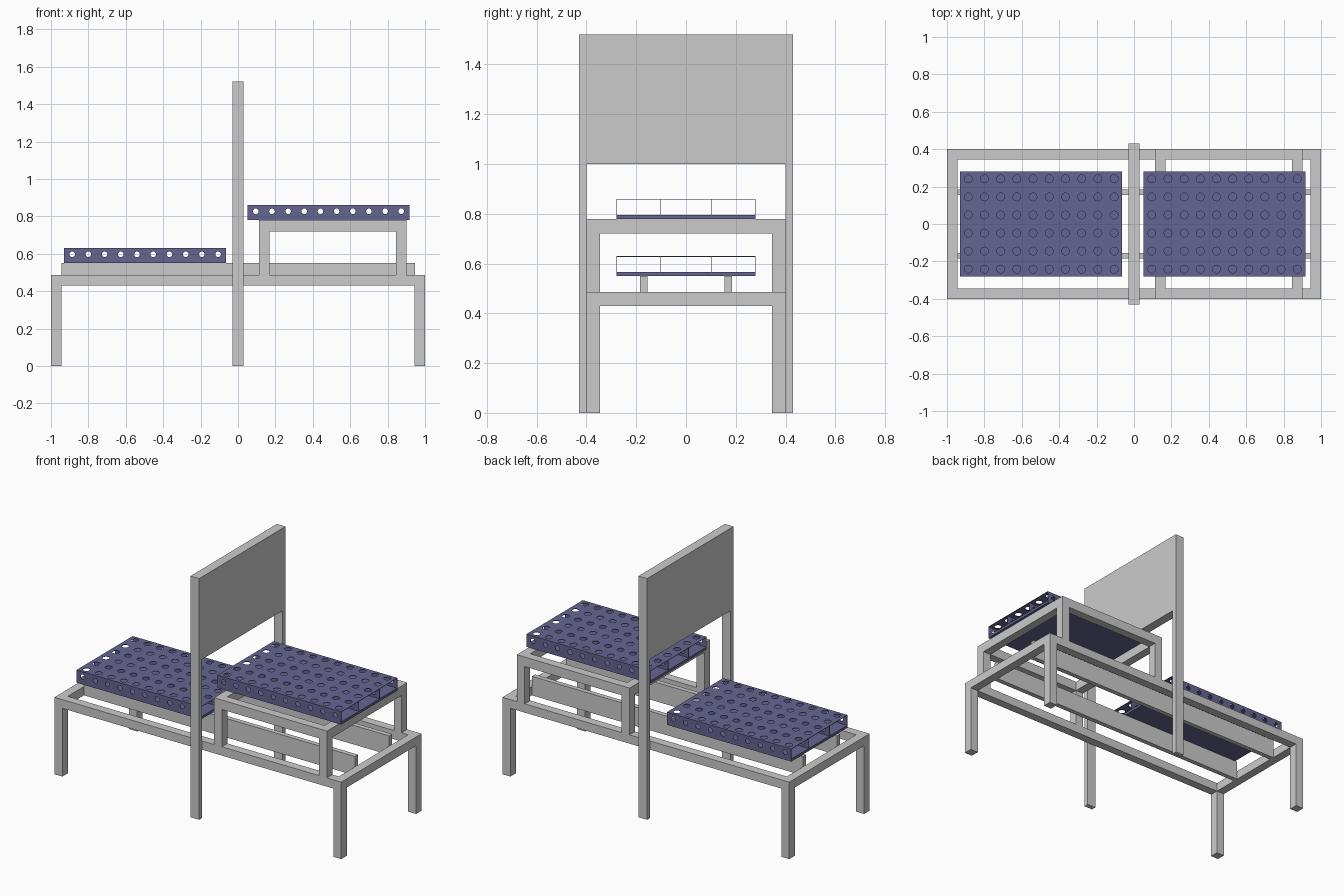
import bpy, bmesh, math
from mathutils import Vector

if "Cube" in bpy.data.objects:
    bpy.data.objects.remove(bpy.data.objects["Cube"])

blue = bpy.data.materials.new("blue_sheet")
blue.diffuse_color = (0.13, 0.13, 0.29, 1)
blue.use_nodes = True
blue.node_tree.nodes["Principled BSDF"].inputs["Base Color"].default_value = blue.diffuse_color


def finish(bm, name, mat=None):
    me = bpy.data.meshes.new(name)
    bm.to_mesh(me)
    bm.free()
    ob = bpy.data.objects.new(name, me)
    bpy.context.collection.objects.link(ob)
    if mat:
        me.materials.append(mat)
    return ob


def box(name, x, y, z, mat=None):
    """Box from (min, max) pairs on each axis."""
    bm = bmesh.new()
    bmesh.ops.create_cube(bm, size=1)
    for v in bm.verts:
        v.co = Vector([(a + b) / 2 + c * (b - a) for c, (a, b) in zip(v.co, (x, y, z))])
    return finish(bm, name, mat)


def sheet(name, u_range, v_range, us, vs, r, place, thick=0.003):
    """Flat sheet with round holes at every (u, v); place maps (u, v) to 3D."""
    def edges(lim, cs):
        return [lim[0]] + [(a + b) / 2 for a, b in zip(cs, cs[1:])] + [lim[1]]
    ue, ve = edges(u_range, us), edges(v_range, vs)
    bm = bmesh.new()
    n = 16
    for i, cu in enumerate(us):
        for j, cv in enumerate(vs):
            inner, outer = [], []
            for k in range(n):
                c, s = math.cos(math.tau * k / n), math.sin(math.tau * k / n)
                m = max(abs(c), abs(s))
                u = ue[i] + (ue[i + 1] - ue[i]) * (c / m + 1) / 2
                v = ve[j] + (ve[j + 1] - ve[j]) * (s / m + 1) / 2
                inner.append(bm.verts.new(place(cu + r * c, cv + r * s)))
                outer.append(bm.verts.new(place(u, v)))
            for k in range(n):
                l = (k + 1) % n
                bm.faces.new((inner[k], outer[k], outer[l], inner[l]))
    bmesh.ops.remove_doubles(bm, verts=bm.verts, dist=1e-5)
    ob = finish(bm, name, blue)
    mod = ob.modifiers.new("thickness", "SOLIDIFY")
    mod.thickness = thick
    mod.offset = 0
    return ob


def frame(name, x0, x1, z0, z1, rail):
    """Four legs joined by a ring of rails."""
    w, d = 0.055, 0.4
    for side, s in (("front", -1), ("back", 1)):
        y = sorted((s * d, s * (d - w)))
        box(f"{name}_{side}_rail", (x0, x1), y, (z1 - rail, z1))
        for end, x in (("left", (x0, x0 + w)), ("right", (x1 - w, x1))):
            box(f"{name}_{side}_{end}_leg", x, y, (z0, z1 - rail))
    for end, x in (("left", (x0, x0 + w)), ("right", (x1 - w, x1))):
        box(f"{name}_{end}_rail", x, (-d + w, d - w), (z1 - rail, z1))


def tray(name, x0, x1, z):
    """Solid base with a perforated, open-ended channel cover on top."""
    h, t, d, e = 0.08, 0.016, 0.28, 0.0015
    step = (x1 - x0) / 10
    xs = [x0 + step * (i + 0.5) for i in range(10)]
    ys = [0.0965 * (j - 2.5) for j in range(6)]
    box(name + "_base", (x0, x1), (-d, d), (z, z + t), blue)
    sheet(name + "_top", (x0, x1), (-d, d), xs, ys, 0.021,
          lambda u, v: (u, v, z + h - e))
    for i, y in enumerate((-d + e, -0.103, 0.103, d - e)):
        sheet(f"{name}_web_{i}", (x0, x1), (z + t, z + h - 2 * e), xs, [z + 0.047], 0.015,
              lambda u, v: (u, y, v))


# Low table and raised stand
frame("table", -1, 1, 0, 0.485, 0.055)
frame("stand", 0.113, 0.9, 0.485, 0.78, 0.06)

# Long support slats between the end rails
for s, side in ((-1, "front"), (1, "back")):
    box(side + "_slat", (-0.945, 0.945), sorted((s * 0.155, s * 0.185)), (0.43, 0.55))

# Upright divider
for s, side in ((-1, "front"), (1, "back")):
    box(side + "_divider_post", (-0.03, 0.03), sorted((s * 0.4, s * 0.43)), (0, 1.0))
box("divider_panel", (-0.03, 0.03), (-0.43, 0.43), (1.0, 1.52))

# Perforated trays
tray("low_tray", -0.93, -0.063, 0.55)
tray("high_tray", 0.052, 0.916, 0.78)
